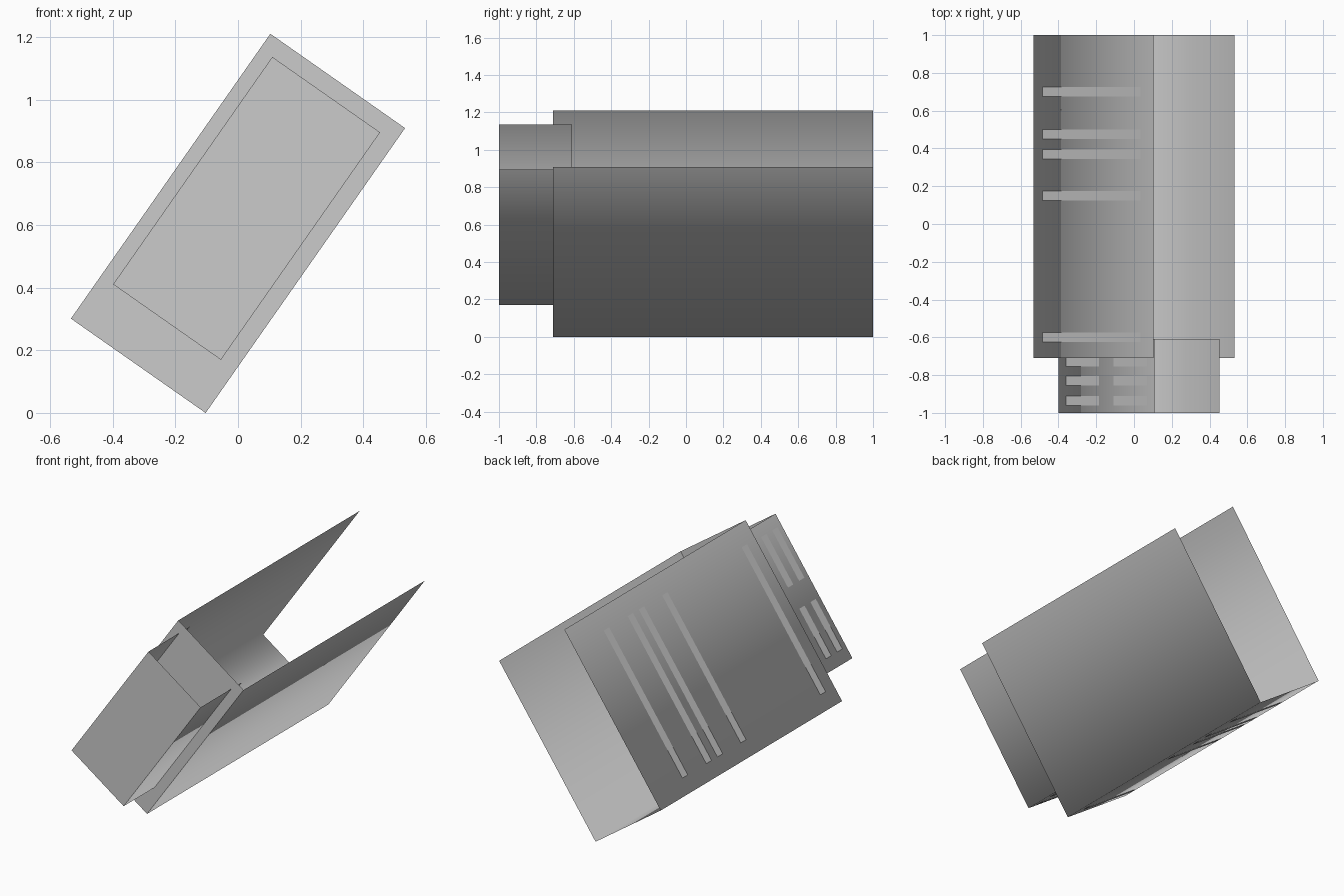
import bpy, math
from mathutils import Matrix, Vector

cube = bpy.data.objects.get("Cube")
if cube:
    bpy.data.objects.remove(cube)

grey = bpy.data.materials.new("plain_grey")
grey.use_nodes = True
grey.diffuse_color = (0.6, 0.6, 0.6, 1)
grey.node_tree.nodes["Principled BSDF"].inputs["Base Color"].default_value = (0.6, 0.6, 0.6, 1)

# Everything is built upright, then leaned sideways about y
LEAN = Matrix.Translation((0, 0, 0.605)) @ Matrix.Rotation(math.radians(35), 4, "Y")


def add(name, points, faces, smooth=False):
    mesh = bpy.data.meshes.new(name)
    mesh.from_pydata([LEAN @ Vector(p) for p in points], [], faces)
    mesh.materials.append(grey)
    mesh.polygons.foreach_set("use_smooth", [smooth] * len(faces))
    obj = bpy.data.objects.new(name, mesh)
    bpy.context.collection.objects.link(obj)
    return obj


def trough(name, mid, half, low, high, front, back):
    """Two side walls and a floor, open above and behind, with a front panel."""
    profile = [(mid - half, high), (mid - half, low), (mid + half, low), (mid + half, high)]
    pts = [(x, y, z) for y in (front, back) for x, z in profile]
    add(name + "_walls", pts, [(i, i + 1, i + 5, i + 4) for i in range(3)], True)
    add(name + "_front", pts[:4], [(0, 1, 2, 3)])


def slats(name, start, end, stations, width=0.05):
    """Thin rectangular strips from start to end, repeated along y."""
    pts, faces = [], []
    for y in stations:
        n = len(pts)
        for (x, z), dy in ((start, -1), (start, 1), (end, 1), (end, -1)):
            pts.append((x, y + dy * width / 2, z))
        faces.append((n, n + 1, n + 2, n + 3))
    add(name, pts, faces)


# Main shell and the smaller shell that slides into its front
W, H = 0.2625, 0.555
trough("main_shell", 0, W, -H, H, -0.71, 1)
w, low, high, mid = 0.21, -0.388, 0.498, -0.005
trough("small_shell", mid, w, low, high, -1, -0.61)

# Strips on the upper side wall and on the floor of the main shell
gap = 0.003
rows = (0.70, 0.475, 0.37, 0.15, -0.60)
side = -W - gap
slats("main_side_slats", (side, -0.465), (side, 0.44), rows)
slats("main_floor_slats", (W * 0.82, -H - gap), (-W * 0.82, -H - gap), rows)

# Paired strips on the small shell
rows = (-0.73, -0.83, -0.935)
side = mid - w - gap
slats("small_lower_slats", (side, -0.317), (side, -0.01), rows)
slats("small_upper_slats", (side, 0.12), (side, 0.43), rows)
slats("small_floor_slats", (w * 0.8, low - gap), (-w * 0.8, low - gap), rows)
